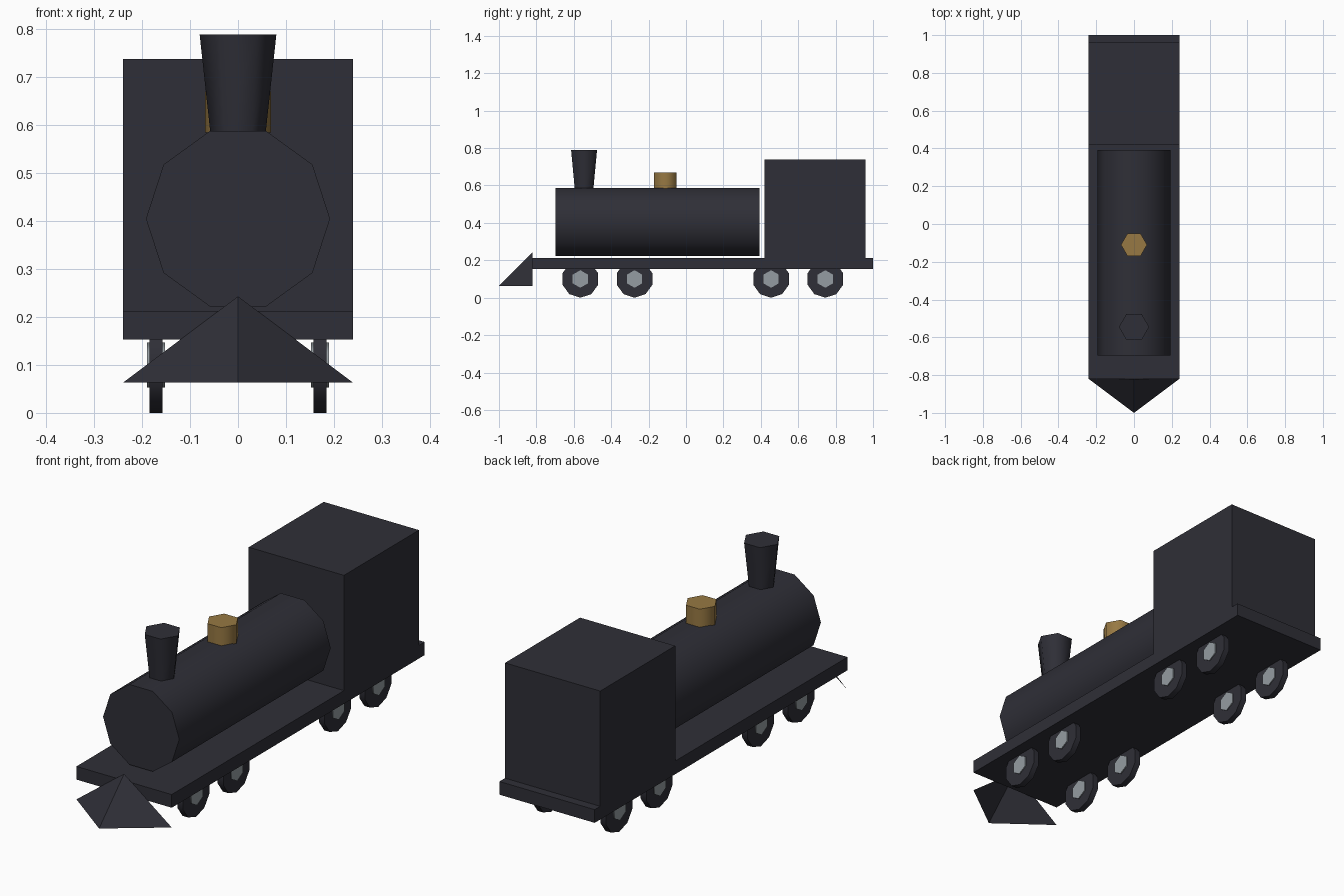
import bpy
import bmesh
from math import cos, sin, tau, radians
from mathutils import Vector

default = bpy.data.objects.get("Cube")
if default:
    bpy.data.objects.remove(default, do_unlink=True)

X, Y, Z = Vector((1, 0, 0)), Vector((0, 1, 0)), Vector((0, 0, 1))


def material(name, rgb):
    mat = bpy.data.materials.new(name)
    mat.use_nodes = True
    mat.diffuse_color = (*rgb, 1)
    bsdf = next(n for n in mat.node_tree.nodes if n.type == "BSDF_PRINCIPLED")
    bsdf.inputs["Base Color"].default_value = (*rgb, 1)
    return mat


iron = material("dark_iron", (0.028, 0.028, 0.038))
brass = material("brass", (0.31, 0.19, 0.056))
steel = material("steel", (0.30, 0.335, 0.36))


def finish(name, bm, mat, smooth=False):
    mesh = bpy.data.meshes.new(name)
    bm.to_mesh(mesh)
    bm.free()
    mesh.materials.append(mat)
    obj = bpy.data.objects.new(name, mesh)
    bpy.context.collection.objects.link(obj)
    if smooth:
        bpy.ops.object.select_all(action="DESELECT")
        obj.select_set(True)
        bpy.context.view_layer.objects.active = obj
        bpy.ops.object.shade_smooth_by_angle(angle=radians(65))
    return obj


def box(name, low, high, mat):
    low, high = Vector(low), Vector(high)
    bm = bmesh.new()
    bmesh.ops.create_cube(bm, size=1)
    for v in bm.verts:
        v.co = (low + high) / 2 + v.co * (high - low)
    return finish(name, bm, mat)


def prism(name, sides, start, axis, length, r_start, r_end, corner, mat):
    """Round bar along axis from start; its first corner points along corner."""
    side = axis.cross(corner)
    bm = bmesh.new()
    rings = []
    for offset, r in ((0, r_start), (length, r_end)):
        centre = Vector(start) + axis * offset
        rings.append([bm.verts.new(centre + r * (corner * cos(tau * i / sides)
                                                 + side * sin(tau * i / sides)))
                      for i in range(sides)])
    a, b = rings
    bm.faces.new(a)
    bm.faces.new(b)
    for i in range(sides):
        j = (i + 1) % sides
        bm.faces.new((a[i], a[j], b[j], b[i]))
    bmesh.ops.recalc_face_normals(bm, faces=bm.faces)
    return finish(name, bm, mat, smooth=True)


# Deck and cab
box("deck", (-0.24, -0.82, 0.153), (0.24, 1.0, 0.213), iron)
box("cab", (-0.24, 0.42, 0.213), (0.24, 0.96, 0.738), iron)

# Boiler with chimney and dome
prism("boiler", 10, (0, -0.697, 0.405), Y, 1.09, 0.192, 0.192, X, iron)
prism("chimney", 6, (0, -0.545, 0.587), Z, 0.202, 0.058, 0.08, X, iron)
prism("dome", 6, (0, -0.11, 0.585), Z, 0.085, 0.069, 0.069, X, brass)

# Front guard: two open sloping plates meeting at a ridge
bm = bmesh.new()
tip, apex, left, right = [bm.verts.new(p) for p in (
    (0, -1, 0.063), (0, -0.82, 0.243), (0.24, -0.82, 0.063), (-0.24, -0.82, 0.063))]
bm.faces.new((tip, left, apex))
bm.faces.new((tip, apex, right))
finish("front_guard", bm, iron)

# Wheels with hubs showing on both faces
for side_name, x in (("left", 0.171), ("right", -0.171)):
    for n, y in enumerate((-0.565, -0.275, 0.455, 0.745), 1):
        for part, sides, width, r, mat in (("wheel", 10, 0.028, 0.1, iron),
                                           ("hub", 6, 0.037, 0.047, steel)):
            prism(f"{side_name}_{part}_{n}", sides, (x - width / 2, y, 0.1),
                  X, width, r, r, Z, mat)
